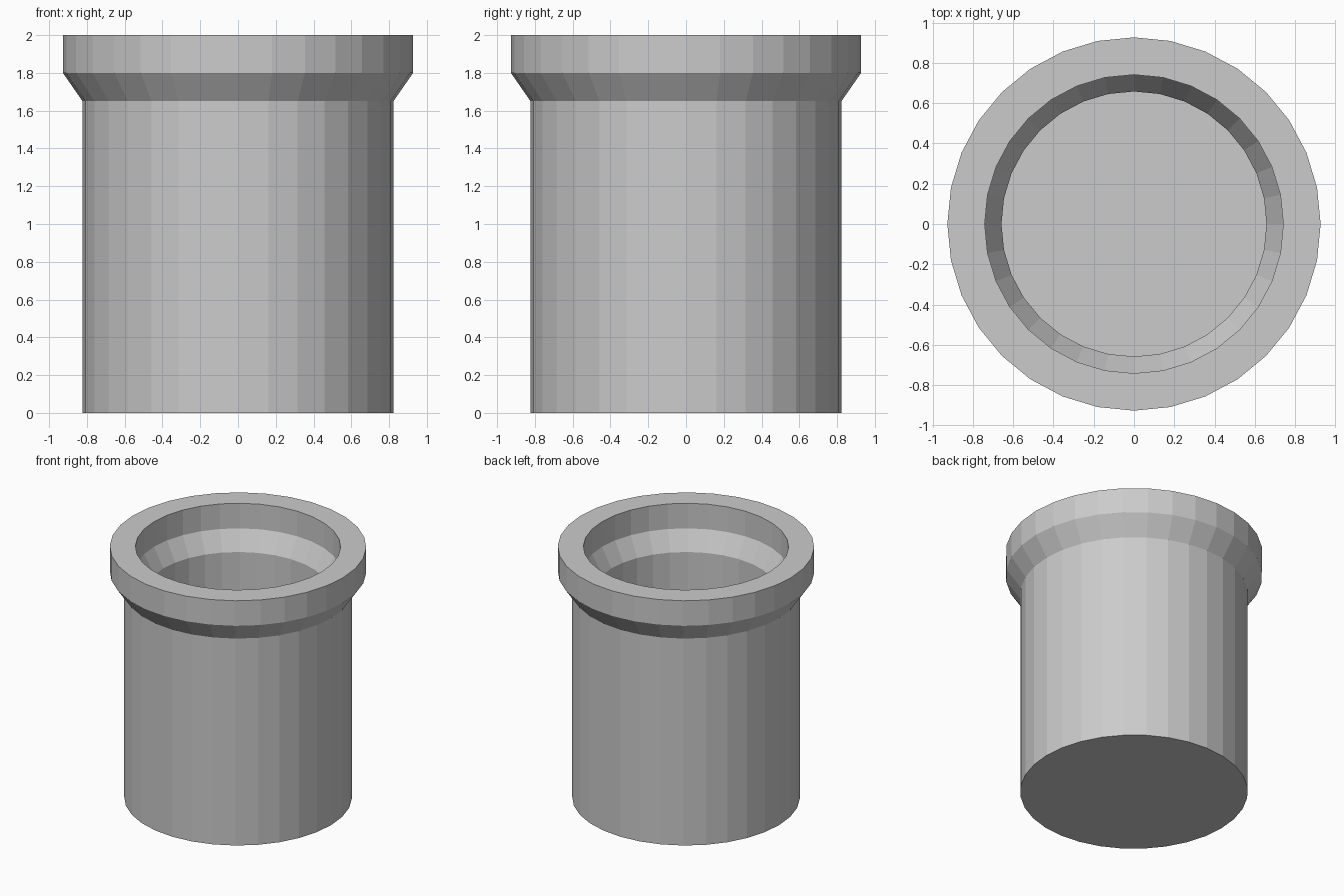
import bpy, bmesh, math

if "Cube" in bpy.data.objects:
    bpy.data.objects.remove(bpy.data.objects["Cube"])

SIDES = 32
INNER = 0.8      # inner wall radius relative to outer
FLOOR = 0.1      # thickness of the base

# outer profile from the base up, then the hollow from the rim down (radius, z)
outer = [(0.823, 0), (0.823, 1.65), (0.927, 1.8), (0.927, 2)]
inner = [(r * INNER, max(z, FLOOR)) for r, z in reversed(outer)]

bm = bmesh.new()
rings = []
for r, z in outer + inner:
    rings.append([bm.verts.new((r * math.cos(2 * math.pi * i / SIDES),
                                r * math.sin(2 * math.pi * i / SIDES), z))
                  for i in range(SIDES)])

# walls and rim
for a, b in zip(rings, rings[1:]):
    for i in range(SIDES):
        j = (i + 1) % SIDES
        bm.faces.new((a[i], a[j], b[j], b[i]))

# underside and inside floor
bm.faces.new(list(reversed(rings[0])))
bm.faces.new(rings[-1])
bmesh.ops.recalc_face_normals(bm, faces=bm.faces)

mesh = bpy.data.meshes.new("flanged_pot")
bm.to_mesh(mesh)
bm.free()
bpy.context.collection.objects.link(bpy.data.objects.new("flanged_pot", mesh))
